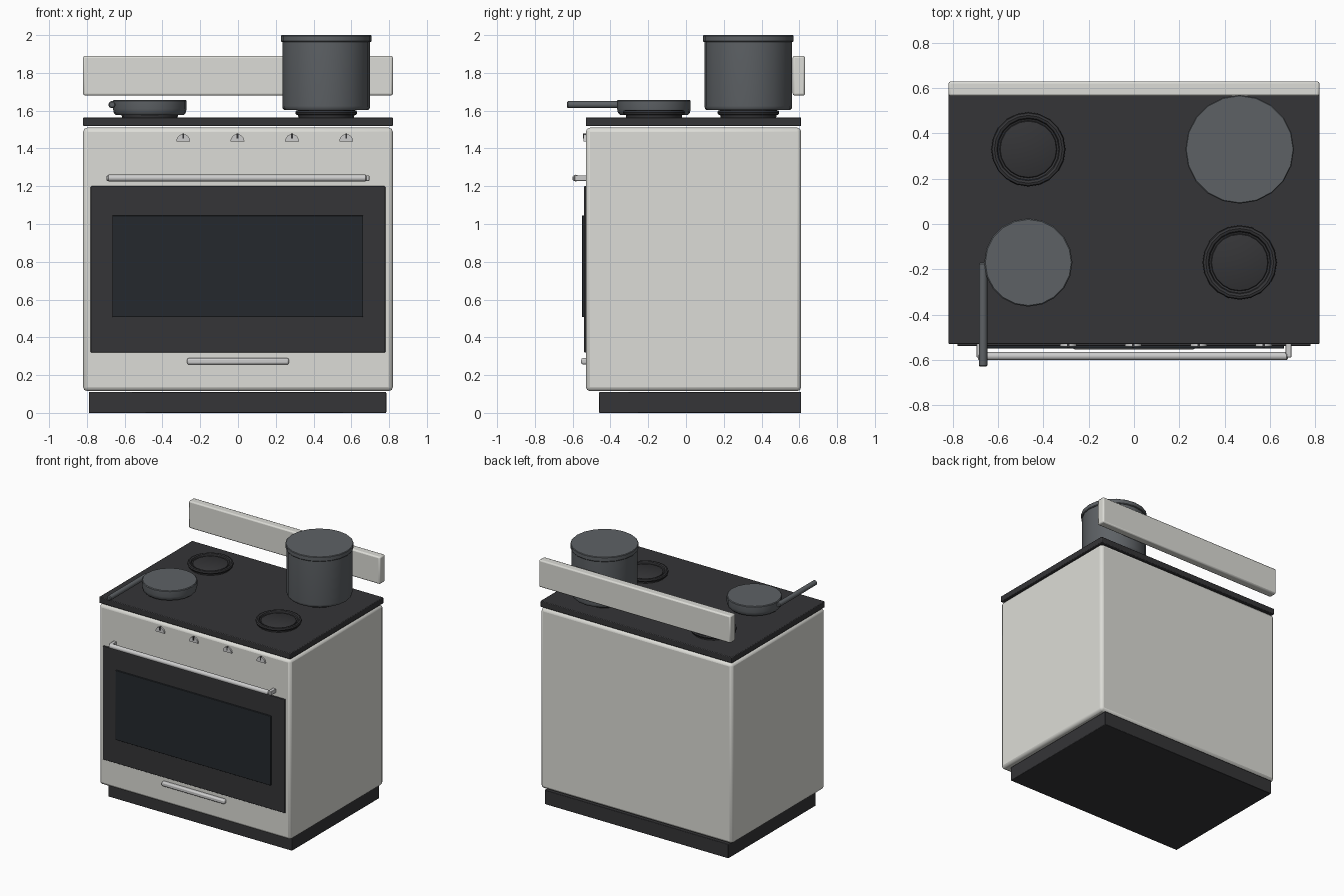
import bpy, math
from mathutils import Matrix

if "Cube" in bpy.data.objects:
    bpy.data.objects.remove(bpy.data.objects["Cube"])


def material(name, rgb):
    m = bpy.data.materials.new(name)
    m.diffuse_color = (*rgb, 1)
    m.use_nodes = True
    m.node_tree.nodes["Principled BSDF"].inputs["Base Color"].default_value = m.diffuse_color
    return m


ENAMEL = material("enamel", (0.72, 0.72, 0.68))
BLACK = material("black", (0.035, 0.035, 0.038))
GLASS = material("glass", (0.018, 0.022, 0.026))
STEEL = material("steel", (0.55, 0.56, 0.57))
IRON = material("iron", (0.11, 0.12, 0.13))


def finish(ob, name, mat):
    ob.name = name
    ob.data.materials.append(mat)
    bpy.ops.object.select_all(action='DESELECT')
    ob.select_set(True)
    bpy.context.view_layer.objects.active = ob
    bpy.ops.object.shade_smooth_by_angle(angle=math.radians(35))
    return ob


def box(name, x, y, z, mat, bevel=0.0):
    """Box given as (min, max) per axis, with rounded edges."""
    bpy.ops.mesh.primitive_cube_add(size=1)
    ob = bpy.context.object
    spans = (x, y, z)
    size = Matrix.Diagonal([b - a for a, b in spans] + [1])
    ob.data.transform(Matrix.Translation([(a + b) / 2 for a, b in spans]) @ size)
    if bevel:
        mod = ob.modifiers.new("round", 'BEVEL')
        mod.width = bevel
        mod.segments = 2
    return finish(ob, name, mat)


def lathe(name, profile, centre, mat, sides=20):
    """Closed solid turned about z; the profile runs bottom to top as (r, z)."""
    verts, faces = [], []
    for r, z in profile:
        for i in range(sides):
            a = 2 * math.pi * i / sides
            verts.append((r * math.cos(a), r * math.sin(a), z))
    for k in range(len(profile) - 1):
        for i in range(sides):
            j = (i + 1) % sides
            faces.append((k * sides + i, k * sides + j,
                          (k + 1) * sides + j, (k + 1) * sides + i))
    faces.append(tuple(reversed(range(sides))))
    top = (len(profile) - 1) * sides
    faces.append(tuple(range(top, top + sides)))
    me = bpy.data.meshes.new(name)
    me.from_pydata(verts, [], faces)
    ob = bpy.data.objects.new(name, me)
    bpy.context.collection.objects.link(ob)
    ob.location = (*centre, 0)
    return finish(ob, name, mat)


def rod(name, start, length, axis, r, mat, sides=12):
    """Round bar with softened ends along the x or y axis."""
    e = r * 0.3
    ob = lathe(name, [(r - e, 0), (r, e), (r, length - e), (r - e, length)],
               (0, 0), mat, sides)
    turn = Matrix.Rotation(math.pi / 2, 4, 'Y') if axis == 'X' else \
        Matrix.Rotation(-math.pi / 2, 4, 'X')
    ob.data.transform(Matrix.Translation(start) @ turn)
    return ob


# Cabinet, plinth, hob and splashback
box("plinth", (-0.79, 0.785), (-0.46, 0.61), (0, 0.11), BLACK, 0.004)
box("body", (-0.82, 0.82), (-0.53, 0.61), (0.115, 1.51), ENAMEL, 0.022)
box("cooktop", (-0.82, 0.82), (-0.53, 0.61), (1.518, 1.565), BLACK, 0.005)
box("splashback", (-0.82, 0.82), (0.565, 0.63), (1.68, 1.89), ENAMEL, 0.01)

# Oven door and window
box("oven_door", (-0.78, 0.78), (-0.54, -0.52), (0.32, 1.2), BLACK, 0.004)
box("oven_window", (-0.665, 0.663), (-0.55, -0.53), (0.507, 1.045), GLASS, 0.003)

# Door handle with end brackets, and drawer pull
rod("door_handle", (-0.69, -0.584, 1.243), 1.37, 'X', 0.018, STEEL)
for side, x in (("left", -0.682), ("right", 0.682)):
    box(side + "_handle_bracket", (x - 0.013, x + 0.013), (-0.59, -0.52),
        (1.228, 1.258), STEEL, 0.003)
box("drawer_pull", (-0.27, 0.27), (-0.555, -0.52), (0.256, 0.29), STEEL, 0.01)

# Half-round knobs with a pointer
for n, x in enumerate((-0.29, -0.003, 0.286, 0.573), 1):
    arc = [(0.037 * math.cos(math.pi * i / 10), 0.04 * math.sin(math.pi * i / 10))
           for i in range(11)]
    k = len(arc)
    verts = [(x + u, y, 1.436 + v) for y in (-0.542, -0.52) for u, v in arc]
    faces = [tuple(range(k)), tuple(reversed(range(k, 2 * k)))]
    faces += [((i + 1) % k, i, k + i, k + (i + 1) % k) for i in range(k)]
    me = bpy.data.meshes.new("knob")
    me.from_pydata(verts, [], faces)
    ob = bpy.data.objects.new("knob", me)
    bpy.context.collection.objects.link(ob)
    finish(ob, f"knob_{n}", STEEL)
    box(f"knob_pointer_{n}", (x - 0.005, x + 0.005), (-0.545, -0.525),
        (1.452, 1.478), BLACK)

# Four burners: stepped ring around a lower plate
BX, FRONT, BACK = 0.467, -0.17, 0.33
for row, y in (("front", FRONT), ("back", BACK)):
    for side, x in (("left", -BX), ("right", BX)):
        lathe(f"{row}_{side}_burner",
              [(0.147, 1.56), (0.149, 1.577), (0.16, 1.579), (0.164, 1.59),
               (0.16, 1.6), (0.15, 1.603), (0.139, 1.599), (0.135, 1.588),
               (0.127, 1.584), (0.124, 1.59), (0.12, 1.592)],
              (x, y), BLACK)

# Frying pan with its side handle
lathe("frying_pan", [(0.18, 1.578), (0.19, 1.588), (0.195, 1.61),
                     (0.195, 1.652), (0.19, 1.657)], (-BX, FRONT), IRON)
rod("pan_handle", (-0.667, -0.63, 1.632), 0.46, 'Y', 0.019, IRON)

# Stock pot and lid
lathe("stock_pot", [(0.222, 1.603), (0.23, 1.612), (0.232, 1.625),
                    (0.232, 1.966)], (BX, BACK), IRON)
lathe("pot_lid", [(0.236, 1.963), (0.24, 1.968), (0.24, 1.996),
                  (0.236, 2.0)], (BX, BACK), IRON)
